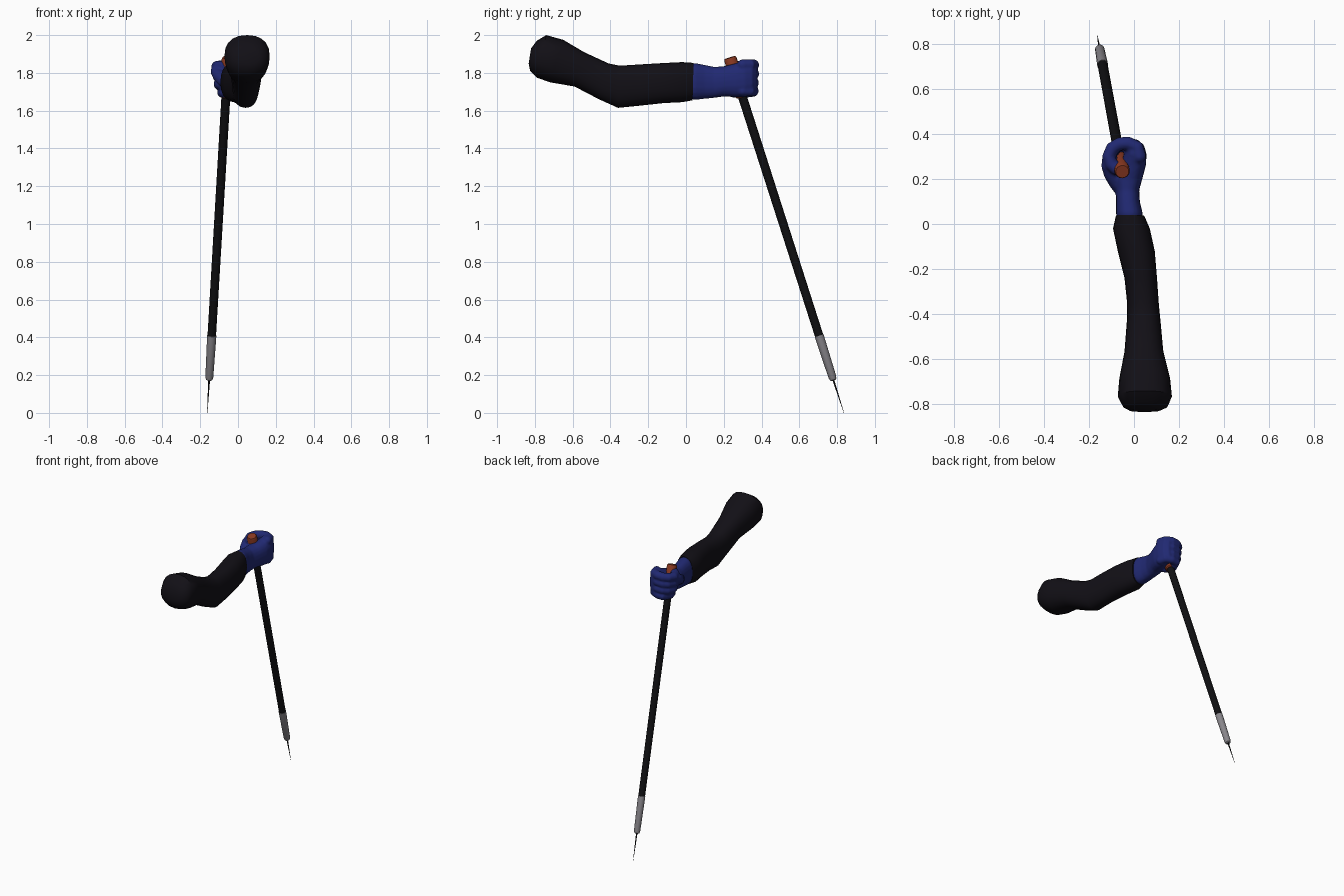
import bpy, bmesh
from math import sin, cos, pi, radians
from mathutils import Vector

if "Cube" in bpy.data.objects:
    bpy.data.objects.remove(bpy.data.objects["Cube"])


def material(name, rgb):
    m = bpy.data.materials.new(name)
    m.diffuse_color = (*rgb, 1)
    m.use_nodes = True
    m.node_tree.nodes["Principled BSDF"].inputs["Base Color"].default_value = m.diffuse_color
    return m


CLOTH = material("dark cloth", (0.006, 0.005, 0.008))
GLOVE = material("blue glove", (0.015, 0.022, 0.17))
BLACK = material("black shaft", (0.005, 0.005, 0.006))
STEEL = material("grey metal", (0.25, 0.24, 0.26))
ORANGE = material("orange grip", (0.25, 0.04, 0.015))


def loft(bm, rings):
    """Skin a list of equal-length point rings and cap both ends."""
    rows = [[bm.verts.new(p) for p in ring] for ring in rings]
    n = len(rows[0])
    faces = [bm.faces.new((a[i], a[(i + 1) % n], b[(i + 1) % n], b[i]))
             for a, b in zip(rows, rows[1:]) for i in range(n)]
    faces += [bm.faces.new(rows[0][::-1]), bm.faces.new(rows[-1])]
    bmesh.ops.recalc_face_normals(bm, faces=faces)


def finish(bm, name, mat, angle=40):
    mesh = bpy.data.meshes.new(name)
    bm.to_mesh(mesh)
    bm.free()
    mesh.materials.append(mat)
    ob = bpy.data.objects.new(name, mesh)
    bpy.context.collection.objects.link(ob)
    bpy.ops.object.select_all(action='DESELECT')
    ob.select_set(True)
    bpy.context.view_layer.objects.active = ob
    bpy.ops.object.shade_smooth_by_angle(angle=radians(angle))
    return ob


def section(yt, zt, yb, zb, x0, x1, n=20, power=0.85):
    """Rounded cross-section between a top point and a bottom point."""
    top, bot = Vector((0, yt, zt)), Vector((0, yb, zb))
    ring = []
    for i in range(n):
        c, s = cos(2 * pi * i / n), sin(2 * pi * i / n)
        c = abs(c) ** power * (1 if c > 0 else -1)
        s = abs(s) ** power * (1 if s > 0 else -1)
        p = (top + bot) / 2 + (top - bot) / 2 * s
        p.x = (x0 + x1) / 2 + (x1 - x0) / 2 * c
        ring.append(p)
    return ring


def tube(bm, pts, radii, n=14):
    """Round-ended tube along a path."""
    pts = [Vector(p) for p in pts]
    d0, d1 = (pts[0] - pts[1]).normalized(), (pts[-1] - pts[-2]).normalized()
    path = list(zip(pts, radii))
    r0, r1 = radii[0], radii[-1]
    caps = [(0.95, 0.3), (0.7, 0.71), (0.35, 0.94)]
    path = ([(pts[0] + d0 * r0 * a, r0 * b) for a, b in caps] + path +
            [(pts[-1] + d1 * r1 * a, r1 * b) for a, b in reversed(caps)])
    rings = []
    for i, (p, r) in enumerate(path):
        t = (path[min(i + 1, len(path) - 1)][0] - path[max(i - 1, 0)][0]).normalized()
        u = t.cross(Vector((0, 0, 1))).normalized()
        v = u.cross(t)
        rings.append([p + r * (u * cos(2 * pi * k / n) + v * sin(2 * pi * k / n))
                      for k in range(n)])
    loft(bm, rings)


# Sleeve: top y, top z, bottom y, bottom z, left x, right x
bm = bmesh.new()
loft(bm, [section(*s) for s in (
    (.04, 1.853, .035, 1.655, -.08, .045),
    (-.02, 1.857, -.02, 1.645, -.093, .07),
    (-.12, 1.852, -.12, 1.64, -.072, .092),
    (-.24, 1.845, -.24, 1.627, -.042, .102),
    (-.35, 1.838, -.36, 1.615, -.03, .11),
    (-.41, 1.85, -.46, 1.66, -.032, .118),
    (-.54, 1.91, -.59, 1.728, -.042, .13),
    (-.65, 1.975, -.72, 1.75, -.065, .16),
    (-.74, 2.0, -.79, 1.775, -.072, .168),
    (-.79, 1.97, -.825, 1.81, -.05, .15),
    (-.82, 1.93, -.833, 1.85, -.02, .115))])
finish(bm, "sleeve", CLOTH)

# Gloved hand: wrist and palm, four curled fingers, thumb, fused together
bm = bmesh.new()
loft(bm, [section(y, zt, y, zb, x0, x1) for y, zt, zb, x0, x1 in (
    (-.01, 1.84, 1.67, -.07, .035),
    (.05, 1.852, 1.657, -.08, .038),
    (.10, 1.842, 1.663, -.08, .026),
    (.15, 1.832, 1.668, -.08, .023),
    (.20, 1.835, 1.675, -.085, .037),
    (.26, 1.85, 1.672, -.06, .053),
    (.31, 1.868, 1.672, -.045, .056),
    (.35, 1.866, 1.682, -.045, .044),
    (.375, 1.845, 1.70, -.03, .015))])
for z, left, r in ((1.842, -.112, .030), (1.795, -.106, .030),
                   (1.748, -.102, .029), (1.704, -.084, .028)):
    tube(bm, [(.024, .30, z), (.014, .34, z), (-.025, .358, z), (-.065, .355, z - .003),
              (left + .015, .335, z - .006), (left, .30, z - .008),
              (left + .012, .265, z - .008), (left + .035, .245, z - .006)], [r] * 8)
tube(bm, [(-.045, .15, 1.745), (-.075, .19, 1.765), (-.1, .225, 1.785),
          (-.115, .26, 1.808), (-.113, .295, 1.826), (-.095, .32, 1.834)],
     [.04, .04, .036, .031, .029, .025])
hand = finish(bm, "gloved_hand", GLOVE, 180)
mod = hand.modifiers.new("fuse", 'REMESH')
mod.mode = 'VOXEL'
mod.voxel_size = 0.007
mod.use_smooth_shade = True
mod = hand.modifiers.new("soften", 'SMOOTH')
mod.factor = 0.5
mod.iterations = 3


# Stick parts: turned along one leaning axis, profile given as (height, radius)
def turned(name, mat, profile, n=16):
    axis = Vector((.059, -.321, 1)).normalized()
    u = axis.cross(Vector((1, 0, 0))).normalized()
    v = axis.cross(u)
    bm = bmesh.new()
    loft(bm, [[Vector((-.163 + .059 * z, .836 - .321 * z, z)) +
               r * (u * cos(2 * pi * k / n) + v * sin(2 * pi * k / n))
               for k in range(n)] for z, r in profile])
    return finish(bm, name, mat)


turned("grip", ORANGE, [(1.672, .028), (1.678, .034), (1.872, .034), (1.881, .029)])
turned("shaft", BLACK, [(.40, .0225), (1.70, .0235)])
turned("ferrule", STEEL, [(.172, .010), (.176, .017), (.19, .021), (.41, .0245)])
turned("needle", BLACK, [(0.0, .0008), (.09, .003), (.18, .005)], 8)
